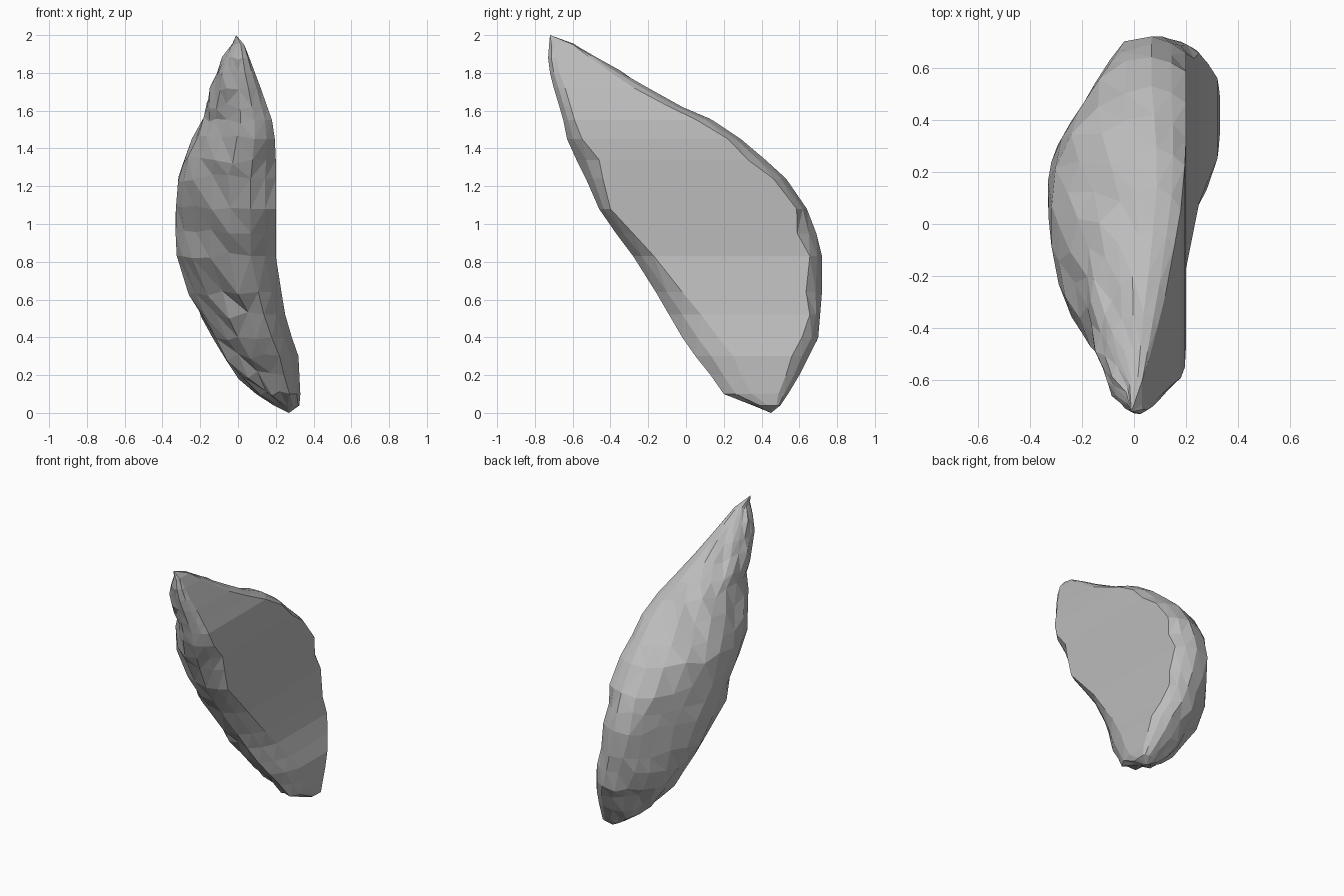
import bpy, bmesh, math, random

if "Cube" in bpy.data.objects:
    bpy.data.objects.remove(bpy.data.objects["Cube"])

random.seed(4)

# Horizontal sections: z, front y, back y, left x, right x, front chamfer width
rows = [
    (0.04, 0.36, 0.50, 0.19, 0.325, 0.07),
    (0.10, 0.20, 0.54, 0.10, 0.33, 0.15),
    (0.20, 0.13, 0.60, 0.00, 0.325, 0.16),
    (0.30, 0.05, 0.65, -0.08, 0.32, 0.20),
    (0.40, -0.02, 0.70, -0.14, 0.285, 0.19),
    (0.52, -0.09, 0.71, -0.20, 0.25, 0.17),
    (0.64, -0.16, 0.72, -0.26, 0.23, 0.14),
    (0.83, -0.28, 0.72, -0.33, 0.20, 0.11),
    (0.95, -0.37, 0.69, -0.33, 0.20, 0.09),
    (1.08, -0.46, 0.64, -0.33, 0.20, 0.06),
    (1.24, -0.53, 0.53, -0.33, 0.20, 0.09),
    (1.34, -0.58, 0.42, -0.29, 0.20, 0.12),
    (1.45, -0.63, 0.29, -0.24, 0.195, 0.08),
    (1.55, -0.65, 0.14, -0.19, 0.18, 0.06),
    (1.62, -0.67, -0.02, -0.17, 0.155, 0.06),
    (1.72, -0.70, -0.20, -0.14, 0.12, 0.06),
    (1.80, -0.72, -0.34, -0.12, 0.09, 0.05),
    (1.88, -0.73, -0.47, -0.08, 0.06, 0.04),
    (1.95, -0.725, -0.59, -0.03, 0.03, 0.03),
]
ARC = 11  # segments over the domed left side


def section(z, f, b, l, r, mf):
    """D-shaped loop: flat right face, chamfered rim, domed left side."""
    mb = min(random.uniform(0.05, 0.11), 0.15 * (b - f))
    rim = l + 0.75 * (r - l)
    mid = (r + rim) / 2 + 0.01
    cy, hy = (f + b) / 2, (b - f) / 2
    pts = [(r, f + mf, z), (r, b - mb, z), (mid, b - 0.4 * mb, z)]
    for i in range(ARC + 1):
        a = math.pi * i / ARC
        # Chipped look: small offsets away from the silhouette rim
        j = 0.011 * min(1, (b - f) * 2) * (0 < i < ARC)
        x = rim - (rim - l) * math.sin(a) + random.uniform(-j, j)
        y = cy + hy * math.cos(a) + random.uniform(-j, j)
        # Broad slanted break across the back left, flat break on the left
        slant = -0.33 + 0.64 * (y - 0.26) + random.uniform(0, j)
        x = max(x, -0.33, min(slant, rim))
        pts.append((x, y, z + random.uniform(-2 * j, 2 * j)))
    pts.append((mid, f + 0.42 * mf, z))
    return pts


# Stone shard: loft the sections and close both tips
bm = bmesh.new()
loops = [[bm.verts.new(p) for p in section(*row)] for row in rows]
n = len(loops[0])
for lo, hi in zip(loops, loops[1:]):
    for i in range(n):
        k = (i + 1) % n
        bm.faces.new((lo[i], lo[k], hi[k], hi[i]))
bottom = bm.verts.new((0.27, 0.45, 0.0))
top = bm.verts.new((-0.01, -0.72, 2.0))
for i in range(n):
    k = (i + 1) % n
    bm.faces.new((loops[0][k], loops[0][i], bottom))
    bm.faces.new((loops[-1][i], loops[-1][k], top))
bmesh.ops.triangulate(bm, faces=bm.faces[:])
bmesh.ops.recalc_face_normals(bm, faces=bm.faces[:])

mesh = bpy.data.meshes.new("stone_shard")
bm.to_mesh(mesh)
bm.free()
shard = bpy.data.objects.new("stone_shard", mesh)
bpy.context.collection.objects.link(shard)

# Dark grey stone
stone = bpy.data.materials.new("dark_stone")
stone.diffuse_color = (0.5, 0.5, 0.5, 1)
stone.use_nodes = True
stone.node_tree.nodes["Principled BSDF"].inputs["Base Color"].default_value = stone.diffuse_color
mesh.materials.append(stone)
